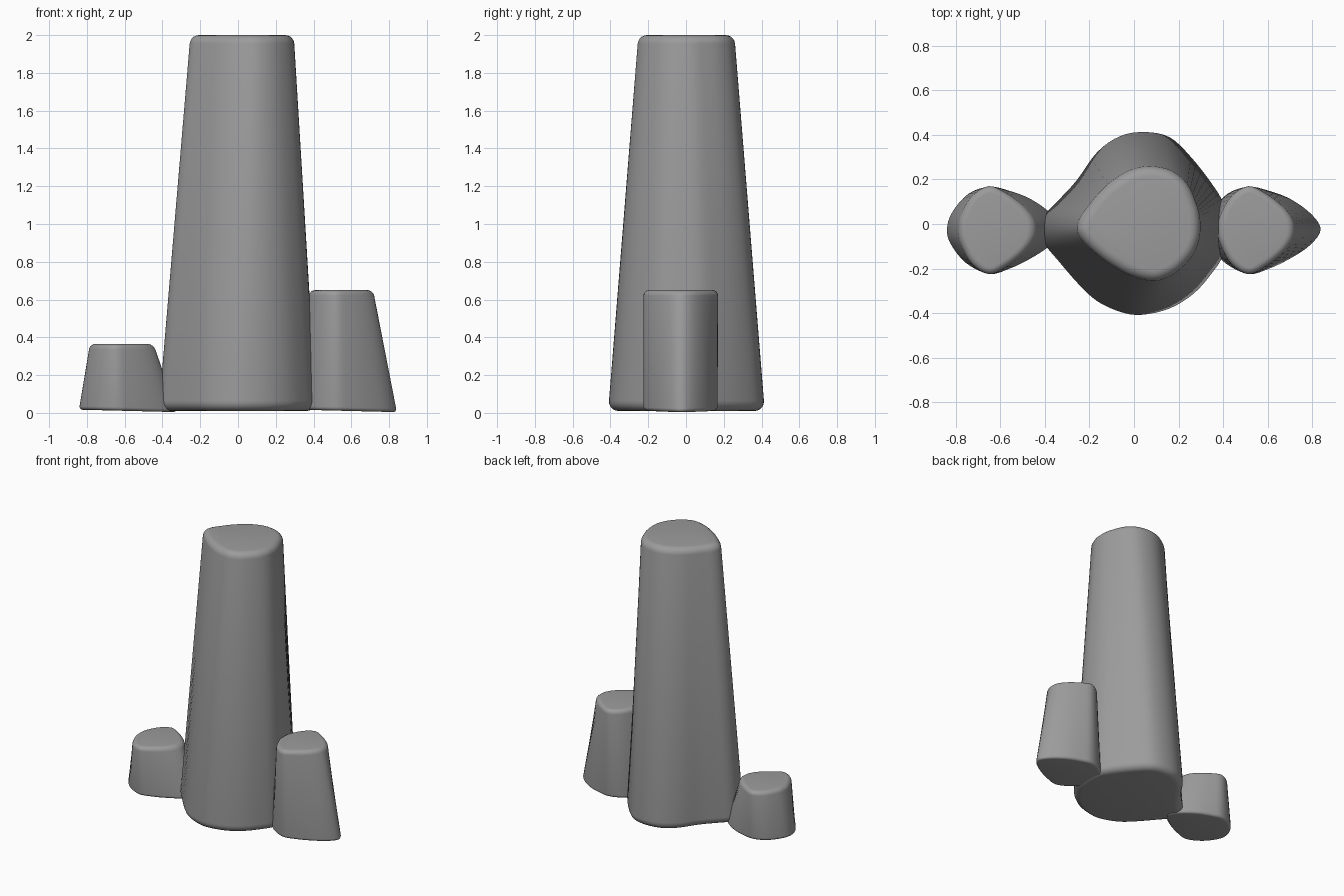
import bpy, bmesh, math
from mathutils import Vector

if "Cube" in bpy.data.objects:
    bpy.data.objects.remove(bpy.data.objects["Cube"])

# Dark grey stone
stone = bpy.data.materials.new("dark_stone")
stone.diffuse_color = (0.33, 0.33, 0.33, 1)
stone.use_nodes = True
stone.node_tree.nodes["Principled BSDF"].inputs["Base Color"].default_value = stone.diffuse_color


def smooth_loop(pts, sub=4):
    """Closed Catmull-Rom curve through a few outline points."""
    p = [Vector(q) for q in pts]
    n, out = len(p), []
    for i in range(n):
        a, b, c, d = p[i - 1], p[i], p[(i + 1) % n], p[(i + 2) % n]
        for k in range(sub):
            t = k / sub
            out.append(0.5 * (2 * b + (c - a) * t + (2 * a - 5 * b + 4 * c - d) * t * t
                              + (3 * b - a - 3 * c + d) * t ** 3))
    return out


def inset(loop, d):
    """Move a clockwise outline inwards by d."""
    n, out = len(loop), []
    for i in range(n):
        t = (loop[(i + 1) % n] - loop[i - 1]).normalized()
        out.append(loop[i] + Vector((t.y, -t.x)) * d)
    return out


def pillar(name, bottom, top, z0, z1, r0, r1, tilt=0.0, dx=0.0):
    """Loft from a bottom outline to a top outline with rounded rims."""
    lo, hi = smooth_loop(bottom), smooth_loop(top)
    steps = 5
    arcs = [i / steps * math.pi / 2 for i in range(steps + 1)]
    rings = [(z0 + r0 * (1 - math.cos(a)), r0 * (1 - math.sin(a))) for a in arcs]
    rings += [(z1 - r1 * (1 - math.sin(a)), r1 * (1 - math.cos(a))) for a in arcs]
    x0, x1 = min(p.x for p in lo), max(p.x for p in lo)
    bm = bmesh.new()
    loops = []
    for z, d in rings:
        t = (z - z0) / (z1 - z0)
        loop = inset([a.lerp(b, t) for a, b in zip(lo, hi)], d)
        loops.append([bm.verts.new((p.x + dx, p.y,
                                    z + tilt * (1 - t) * (x1 - p.x) / (x1 - x0))) for p in loop])
    n = len(lo)
    for a, b in zip(loops, loops[1:]):
        for i in range(n):
            j = (i + 1) % n
            bm.faces.new((a[i], a[j], b[j], b[i]))
    bm.faces.new(loops[0])
    bm.faces.new(loops[-1])
    bmesh.ops.recalc_face_normals(bm, faces=bm.faces)
    me = bpy.data.meshes.new(name)
    bm.to_mesh(me)
    bm.free()
    me.materials.append(stone)
    ob = bpy.data.objects.new(name, me)
    bpy.context.collection.objects.link(ob)
    bpy.ops.object.select_all(action='DESELECT')
    ob.select_set(True)
    bpy.context.view_layer.objects.active = ob
    bpy.ops.object.shade_smooth_by_angle(angle=math.radians(40))
    return ob


# Tall central column, outlines run clockwise from the left tip
main_bottom = [(-.42, -.02), (-.40, .045), (-.345, .105), (-.262, .195), (-.168, .325),
               (-.065, .398), (.047, .417), (.16, .393), (.255, .305), (.35, .185), (.405, .09),
               (.416, -.02), (.403, -.14), (.35, -.225), (.27, -.315), (.16, -.383),
               (.03, -.412), (-.065, -.398), (-.168, -.35), (-.25, -.275), (-.345, -.165),
               (-.405, -.09)]
main_top = [(-.252, -.02), (-.238, .03), (-.2, .083), (-.155, .138), (-.1, .188),
            (-.02, .237), (.07, .256), (.17, .235), (.24, .175), (.278, .09), (.292, .035),
            (.295, -.02), (.288, -.075), (.26, -.14), (.2, -.205), (.14, -.24),
            (.08, -.252), (-.01, -.23), (-.08, -.193), (-.14, -.153), (-.2, -.102),
            (-.238, -.06)]
pillar("tall_column", main_bottom, main_top, 0.01, 2.0, 0.055, 0.045)

# Two short columns share one outline, at different heights
small_bottom = [(-.842, -.025), (-.82, .05), (-.745, .135), (-.65, .167), (-.56, .15), (-.46, .113),
                (-.365, .045), (-.322, -.025), (-.37, -.095), (-.46, -.155), (-.56, -.202),
                (-.65, -.224), (-.755, -.175), (-.825, -.09)]
small_top = [(-.784, -.025), (-.773, .04), (-.725, .125), (-.65, .17), (-.575, .138), (-.5, .08),
             (-.458, .025), (-.448, -.025), (-.458, -.075), (-.5, -.133), (-.575, -.192),
             (-.65, -.225), (-.725, -.18), (-.773, -.09)]
pillar("left_short_column", small_bottom, small_top, 0.004, 0.365, 0.02, 0.03, 0.013)
pillar("right_short_column", small_bottom, small_top, 0.004, 0.65, 0.02, 0.03, 0.013, 1.163)
